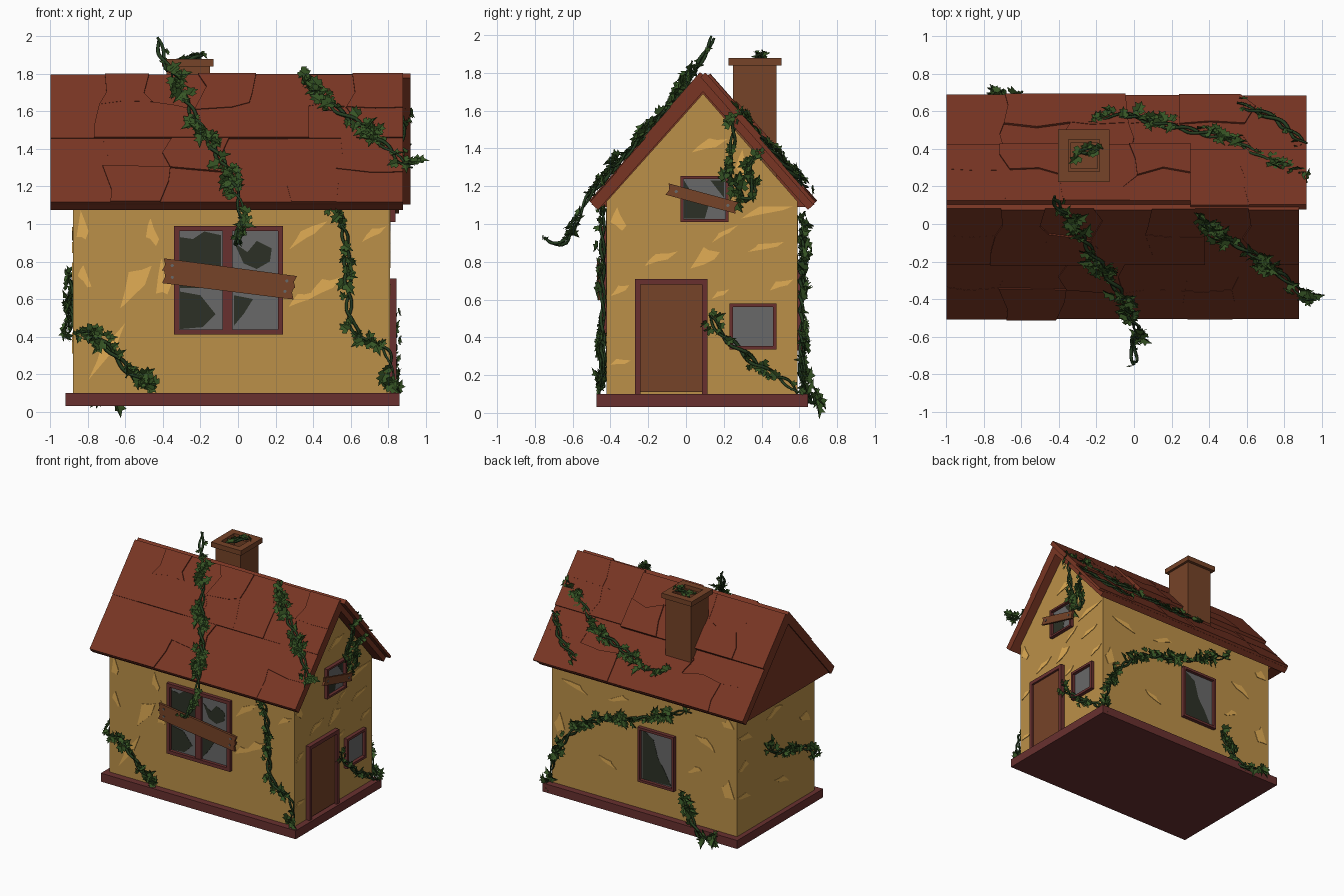
import bpy, bmesh, math, random
from mathutils import Vector

if "Cube" in bpy.data.objects:
    bpy.data.objects.remove(bpy.data.objects["Cube"])

random.seed(7)
rnd = random.uniform

def mat(name, r, g, b):
    m = bpy.data.materials.new(name)
    m.diffuse_color = (r, g, b, 1)
    m.use_nodes = True
    m.node_tree.nodes["Principled BSDF"].inputs["Base Color"].default_value = m.diffuse_color
    return m

WALL = mat("plaster", .50, .28, .065)
CHIP = mat("bare_plaster", .76, .42, .09)
ROOF = mat("roof_red", .19, .036, .017)
TRIM = mat("trim_red", .14, .03, .028)
WOOD = mat("wood", .18, .056, .021)
GLASS = mat("glass", .14, .14, .14)
DARK = mat("dark", .025, .03, .019)
LEAF = mat("leaf", .037, .09, .018)
STEM = mat("stem", .018, .045, .014)

# Mappings from a flat (u, v, depth) to each side of the house
front = lambda u, v, d: (u, -.42 - d, v)
back = lambda u, v, d: (u, .59 + d, v)
right = lambda u, v, d: (.81 + d, u, v)
left = lambda u, v, d: (-.88 - d, u, v)
floor = lambda u, v, d: (u, v, d)
slope = lambda s: lambda x, d, h: (x, .09 - s * (.661 * d + .75 * h), 1.79 - .75 * d + .661 * h)

def build(name, bm, material):
    me = bpy.data.meshes.new(name)
    bm.to_mesh(me)
    bm.free()
    me.materials.append(material)
    ob = bpy.data.objects.new(name, me)
    bpy.context.collection.objects.link(ob)
    return ob

def prisms(name, fmap, items, material):
    """items: (outline, depth0, depth1)"""
    bm = bmesh.new()
    for pts, d0, d1 in items:
        a = [bm.verts.new(fmap(u, v, d0)) for u, v in pts]
        b = [bm.verts.new(fmap(u, v, d1)) for u, v in pts]
        bm.faces.new(a)
        bm.faces.new(b[::-1])
        for i in range(len(a)):
            j = (i + 1) % len(a)
            bm.faces.new((a[i], b[i], b[j], a[j]))
    bmesh.ops.recalc_face_normals(bm, faces=bm.faces)
    return build(name, bm, material)

def rect(u0, v0, u1, v1):
    return [(u0, v0), (u1, v0), (u1, v1), (u0, v1)]

def ring(u0, v0, u1, v1, w):
    return [rect(u0, v0, u1, v0 + w), rect(u0, v1 - w, u1, v1),
            rect(u0, v0 + w, u0 + w, v1 - w), rect(u1 - w, v0 + w, u1, v1 - w)]

# Base and walls
prisms("base", floor, [(rect(-.92, -.475, .86, .645), .03, .1)], TRIM)
gable = [(-.42, .1), (.59, .1), (.59, 1.12), (.09, 1.69), (-.42, 1.12)]
prisms("walls", right, [(gable, -1.69, 0)], WALL)

# Roof core and closed left end
chevron = [(-.5, 1.105), (.09, 1.775), (.68, 1.105), (.645, 1.075), (.09, 1.7), (-.465, 1.075)]
prisms("roof_core", right, [(chevron, -1.81, .07)], ROOF)
prisms("roof_left_end", right, [([(-.46, 1.09), (.64, 1.09), (.09, 1.71)], -1.8, -1.69)], ROOF)

def tiles(name, s, x0, x1, d0, d1, n, h):
    """Row of cracked slabs cut from a jittered grid."""
    nx, ny = 2 * n, 4
    grid = {}
    for i in range(nx + 1):
        for j in range(ny + 1):
            jx = rnd(-.3, .3) if 0 < i < nx else 0
            jy = rnd(-.3, .3) if 0 < j < ny else 0
            grid[i, j] = (x0 + (x1 - x0) * (i + jx) / nx, d0 + (d1 - d0) * (j + jy) / ny)
    ringpos = [(0, 0), (1, 0), (2, 0), (2, 1), (2, 2), (1, 2), (0, 2), (0, 1)]
    items = []
    for i in range(0, nx, 2):
        for j in (0, 2):
            items.append(([grid[i + a, j + b] for a, b in ringpos], -.018, h + rnd(0, .013)))
    prisms(name, slope(s), items, ROOF)

tiles("front_lower_tiles", 1, -1, .88, .43, .9, 6, 0)
tiles("front_upper_tiles", 1, -1, .88, 0, .45, 7, .008)
tiles("back_lower_tiles", -1, -1, .92, .44, .9, 6, 0)
tiles("back_upper_tiles_left", -1, -1, .3, .02, .47, 4, .03)
tiles("back_upper_tiles_right", -1, .3, .92, 0, .45, 2, .008)

# Chimney
prisms("chimney_shaft", floor, [(r, 1.2, 1.85) for r in ring(-.38, .25, -.15, .48, .045)]
       + [(rect(-.35, .28, -.18, .45), 1.2, 1.7)], WOOD)
prisms("chimney_cap", floor, [(r, 1.84, 1.88) for r in ring(-.405, .225, -.13, .505, .055)], WOOD)

# Windows: frame, pane and dark broken holes
def window(name, fmap, u0, v0, u1, v1, w, holes, mullion=False):
    bars = [(r, -.01, .03) for r in ring(u0, v0, u1, v1, w)]
    if mullion:
        c = (u0 + u1) / 2 - .005
        bars.append((rect(c - .027, v0 + w, c + .027, v1 - w), -.01, .025))
    prisms(name + "_frame", fmap, bars, TRIM)
    prisms(name + "_pane", fmap, [(rect(u0 + w, v0 + w, u1 - w, v1 - w), -.01, .004)], GLASS)
    prisms(name + "_broken_glass", fmap, [(h, 0, .006) for h in holes], DARK)

window("front_window", front, -.34, .41, .24, .99, .028, [
    [(-.31, .66), (-.31, .93), (-.24, .92), (-.18, .96), (-.09, .94), (-.09, .72), (-.15, .66)],
    [(-.31, .44), (-.31, .64), (-.2, .62), (-.12, .52), (-.19, .45)],
    [(-.02, .9), (.05, .85), (.1, .91), (.18, .87), (.17, .8), (.1, .76), (.03, .79)],
    [(-.02, .46), (-.02, .62), (.08, .6), (.03, .52)]], True)
window("right_window", right, .23, .335, .48, .58, .02, [])
window("gable_window", right, -.03, 1.01, .225, 1.255, .016, [
    [(-.01, 1.03), (-.01, 1.23), (.04, 1.15), (.12, 1.1), (.1, 1.03)],
    [(.13, 1.23), (.2, 1.23), (.2, 1.14)]])
window("back_window", back, -.32, .33, .01, .78, .02, [
    [(-.02, .35), (-.02, .76), (-.12, .7), (-.16, .56), (-.22, .47), (-.28, .36)]])

# Door
prisms("door_frame", right, [(rect(-.27, .1, -.24, .71), 0, .035), (rect(.085, .1, .115, .71), 0, .035),
                             (rect(-.24, .68, .085, .71), 0, .035)], TRIM)
prisms("door_panel", right, [(rect(-.24, .11, .085, .68), -.01, .018)], WOOD)

# Planks nailed over windows
def plank(name, fmap, a, b, w, d):
    a, b = Vector(a), Vector(b)
    t = (b - a).normalized()
    n = Vector((-t.y, t.x)) * w / 2
    pts = [a - n, b - n, b - t * .012, b + n, a + n, a + t * .012]
    prisms(name, fmap, [(pts, d, d + .018)], WOOD)
    nails = [[c + Vector((math.cos(k), math.sin(k))) * .009 for k in range(6)]
             for c in (a + t * .05, b - t * .05)]
    prisms(name + "_nails", fmap, [(q, d + .01, d + .023) for q in nails], GLASS)

plank("front_plank_upper", front, (-.4, .785), (.31, .69), .065, .032)
plank("front_plank_lower", front, (-.4, .722), (.3, .635), .075, .028)
plank("gable_plank", right, (-.1, 1.185), (.27, 1.085), .062, .03)

# Chipped plaster: centre u, v, length, height, lean
def chips(name, fmap, spots):
    items = []
    for u, v, w, h, k in spots:
        pts = []
        for a, r in enumerate((1, .55, .95, .6, 1, .5, .8)):
            t = a * math.tau / 7 + rnd(-.25, .25)
            pts.append((u + w / 2 * r * math.cos(t), v + h / 2 * r * math.sin(t) + k * w / 2 * r * math.cos(t)))
        items.append((pts, -.01, .004))
    prisms(name, fmap, items, CHIP)

chips("front_chips", front, [(-.46, .95, .08, .16, -1), (-.55, .68, .18, .22, 1), (-.4, .7, .09, .25, 0),
                             (-.7, .32, .2, .14, 1.4), (-.83, .98, .07, .2, 0), (.37, .95, .22, .08, .7),
                             (.45, .66, .2, .1, .5), (.33, .6, .14, .07, .4), (.72, .95, .14, .06, .5),
                             (-.82, .72, .08, .12, -1), (-.08, .45, .06, .05, 0)])
chips("right_chips", right, [(-.14, .82, .2, .06, .3), (.1, .82, .16, .13, .5), (.42, 1.07, .3, .06, .2),
                             (.12, 1.42, .2, .07, .3), (.2, .95, .15, .04, .6), (.42, .88, .2, .05, .2),
                             (-.35, .65, .1, .06, .5), (-.36, 1.02, .09, .14, -.5), (.5, .68, .14, .05, .3),
                             (-.35, .27, .12, .04, .1), (.3, 1.3, .08, .2, -1), (.18, .63, .1, .04, .4)])
chips("back_chips", back, [(.6, .95, .24, .07, .3), (.74, .6, .1, .2, 0), (.2, .95, .2, .06, -.3),
                           (-.6, .8, .2, .08, .4), (-.8, .45, .12, .2, .3), (.3, .4, .16, .06, .4),
                           (-.5, .55, .14, .06, -.5), (-.8, 1.0, .12, .1, 0)])
chips("left_chips", left, [(.48, .88, .2, .07, .2), (.5, .4, .18, .06, .2), (.1, .95, .22, .07, -.3),
                           (-.3, .75, .16, .1, .3), (0, .35, .2, .06, .3), (.5, .65, .14, .08, -.3)])

# Ivy: twin winding stems with folded lobed leaves
HALF = [(.3, -.12), (.5, .2), (.27, .32), (.42, .62), (.15, .62)]

def add_leaf(bm, p, n, size):
    n = (n + Vector((rnd(-.6, .6), rnd(-.6, .6), rnd(-.6, .6)))).normalized()
    t = n.cross(Vector((rnd(-1, 1), rnd(-1, 1), rnd(-1, 1)))).normalized()
    s = n.cross(t)
    base, tip = bm.verts.new(p), bm.verts.new(p + t * size - n * size * .2)
    for side in (1, -1):
        vs = [bm.verts.new(p + s * (side * x * size) + t * (y * size) + n * (abs(x) * .35 * size)) for x, y in HALF]
        loop = [base] + vs + [tip]
        bm.faces.new(loop if side > 0 else loop[::-1])

def vine(name, path, normal, step=.017, size=.075):
    P = [Vector(p) for p in path]
    P = [2 * P[0] - P[1]] + P + [2 * P[-1] - P[-2]]
    pts = []
    for a, b, c, d in zip(P, P[1:], P[2:], P[3:]):
        k = max(3, int((c - b).length / .02))
        for i in range(k):
            t = i / k
            pts.append(.5 * (2 * b + (c - a) * t + (2 * a - 5 * b + 4 * c - d) * t * t
                             + (3 * b - a - 3 * c + d) * t ** 3))
    n = Vector(normal).normalized()
    side = n.cross(pts[-1] - pts[0]).normalized()
    cu = bpy.data.curves.new(name + "_stem", 'CURVE')
    cu.dimensions = '3D'
    cu.bevel_depth, cu.bevel_resolution, cu.use_fill_caps = .009, 0, True
    for ph in (0, 2.6):
        sp = cu.splines.new('POLY')
        sp.points.add(len(pts) - 1)
        for i, p in enumerate(pts):
            q = p + side * .016 * math.sin(i * .55 + ph) + n * (.012 + .01 * math.cos(i * .55 + ph))
            sp.points[i].co = (*q, 1)
            sp.points[i].radius = .3 + .9 * math.sin(math.pi * (i + 1) / (len(pts) + 1)) ** .5
    cu.materials.append(STEM)
    bpy.context.collection.objects.link(bpy.data.objects.new(name + "_stem", cu))
    bm = bmesh.new()
    for i, p in enumerate(pts):
        clump = 1.1 + .9 * math.sin(i * .35 + len(pts))
        for _ in range(int(clump * .02 / step + rnd(0, 1))):
            add_leaf(bm, p + side * rnd(-.035, .035) + n * rnd(.01, .035), n, size * rnd(.6, 1.1))
    build(name + "_leaves", bm, LEAF)

FS, BS = (0, -.75, .66), (0, .75, .66)
vine("ivy_front_roof", [(-.36, .06, 1.81), (-.28, -.06, 1.65), (-.17, -.22, 1.46), (-.06, -.38, 1.28),
                        (0, -.52, 1.12), (.03, -.57, 1.0), (.01, -.6, .92)], FS)
vine("ivy_ridge_tendril", [(-.43, .15, 1.98), (-.4, .1, 1.88), (-.35, .05, 1.79)], FS, .06, .04)
vine("ivy_hanging_tendril", [(.01, -.58, 1.02), (0, -.63, .9), (0, -.7, .89), (0, -.75, .93)], FS, .06, .035)
vine("ivy_front_roof_right", [(.34, .05, 1.8), (.45, -.04, 1.66), (.62, -.14, 1.54), (.77, -.25, 1.42),
                              (.88, -.35, 1.32), (.96, -.4, 1.3)], FS)
vine("ivy_front_wall_right", [(.5, -.43, 1.1), (.56, -.43, 1), (.58, -.43, .8), (.6, -.43, .5), (.67, -.43, .38),
                              (.79, -.43, .33), (.82, -.44, .12)], (0, -1, 0), .026, .07)
vine("ivy_front_wall_left", [(-.86, -.43, .42), (-.75, -.43, .4), (-.65, -.43, .29), (-.53, -.43, .17),
                             (-.42, -.43, .13)], (0, -1, 0), .02)
vine("ivy_gable", [(.88, .27, 1.62), (.86, .25, 1.45), (.82, .23, 1.28), (.82, .3, 1.13), (.82, .36, 1.17),
                   (.83, .33, 1.3), (.87, .42, 1.42)], (1, 0, 0), .022)
vine("ivy_door", [(.82, .12, .52), (.82, .2, .41), (.82, .4, .24), (.82, .55, .15), (.83, .64, .06)], (1, 0, 0), .035, .06)
vine("ivy_back_wall", [(.83, .61, .1), (.75, .6, .37), (.6, .6, .58), (.38, .6, .74), (.01, .6, .84), (-.25, .6, .95),
                       (-.49, .6, 1.04)], (0, 1, 0), .02)
vine("ivy_back_low", [(-.38, .6, .34), (-.45, .6, .22), (-.53, .63, .1), (-.62, .66, .06), (-.77, .66, .1)], (0, 1, 0), .02, .085)
vine("ivy_back_roof", [(-.22, .55, 1.27), (-.05, .57, 1.25), (.15, .52, 1.3), (.35, .48, 1.35), (.55, .43, 1.4),
                       (.7, .33, 1.52), (.92, .27, 1.58)], BS, .024, .07)
vine("ivy_back_roof_thin", [(.55, .63, 1.18), (.75, .55, 1.27), (.93, .4, 1.43)], BS, .06, .045)
vine("ivy_left_wall", [(-.88, .22, .72), (-.88, .1, .62), (-.88, -.12, .56), (-.88, -.3, .5), (-.88, -.42, .42)],
     (-1, 0, 0), .02)
vine("ivy_chimney", [(-.3, .38, 1.84), (-.24, .39, 1.88), (-.17, .42, 1.88)], (0, 0, 1), .02, .07)
